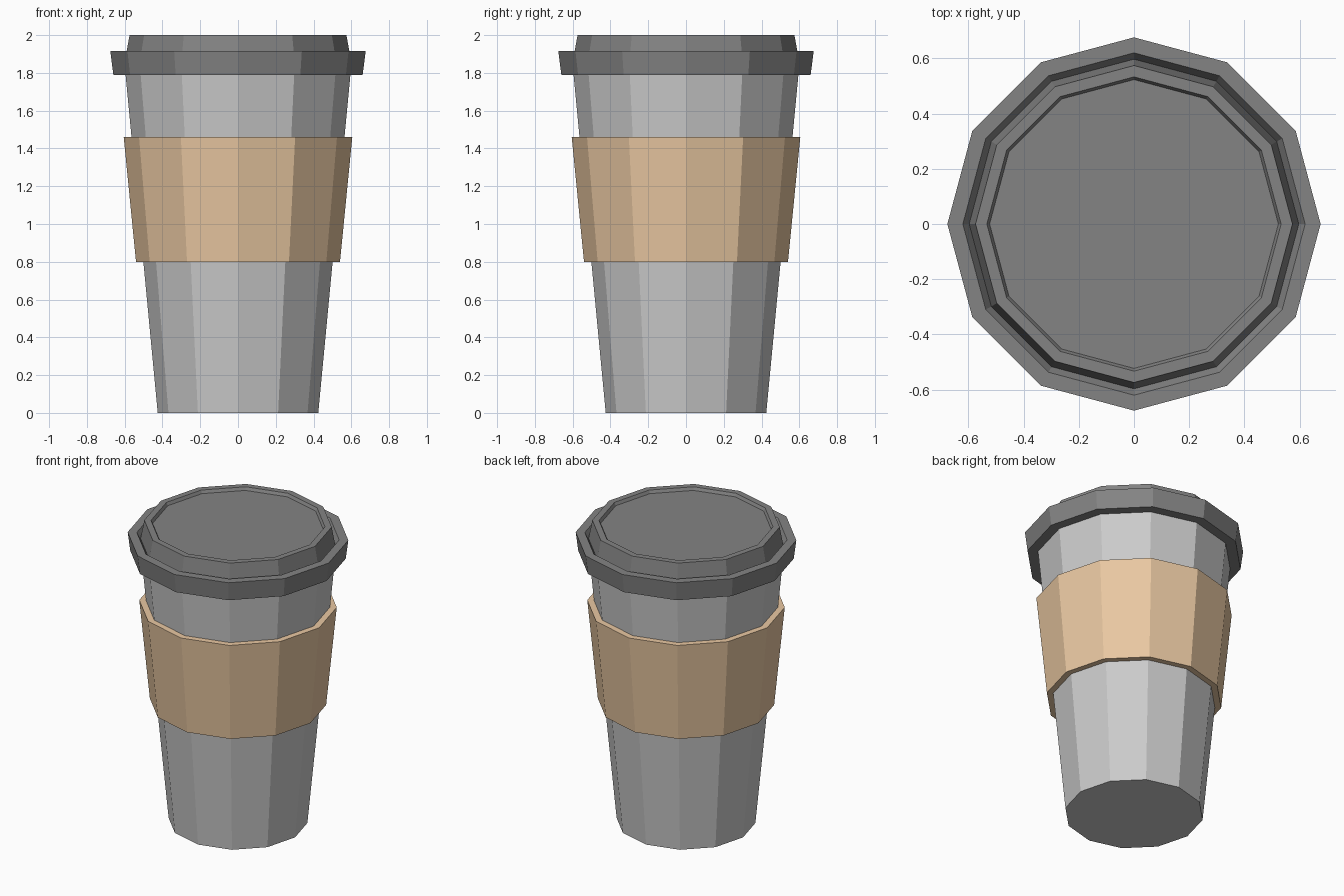
import bpy, bmesh
from math import cos, sin, tau

if "Cube" in bpy.data.objects:
    bpy.data.objects.remove(bpy.data.objects["Cube"])

SIDES = 12


def lathe(name, profile, color=None, closed=False):
    """Revolve (radius, z) points about z into flat facets; open ends get caps."""
    bm = bmesh.new()
    rings = [[bm.verts.new((r * cos(tau * i / SIDES), r * sin(tau * i / SIDES), z))
              for i in range(SIDES)] for r, z in profile]
    pairs = list(zip(rings, rings[1:]))
    if closed:
        pairs.append((rings[-1], rings[0]))
    else:
        bm.faces.new(rings[0])
        bm.faces.new(rings[-1])
    for a, b in pairs:
        for i in range(SIDES):
            j = (i + 1) % SIDES
            bm.faces.new((a[i], a[j], b[j], b[i]))
    bmesh.ops.recalc_face_normals(bm, faces=bm.faces[:])
    mesh = bpy.data.meshes.new(name)
    bm.to_mesh(mesh)
    bm.free()
    obj = bpy.data.objects.new(name, mesh)
    bpy.context.collection.objects.link(obj)
    if color:
        mat = bpy.data.materials.new(name + "_color")
        mat.diffuse_color = (*color, 1)
        mat.use_nodes = True
        mat.node_tree.nodes["Principled BSDF"].inputs["Base Color"].default_value = mat.diffuse_color
        mesh.materials.append(mat)
    return obj


# Tapered cup body, running a little way up into the lid
lathe("cup", [(0.425, 0), (0.598, 1.82)])

# Cardboard sleeve: a closed ring whose inner wall hugs the cup
lathe("sleeve", [(0.54, 0.80), (0.605, 1.46), (0.563, 1.46), (0.50, 0.80)],
      (0.82, 0.58, 0.36), closed=True)

# Lid: flared rim, V groove, raised lip and shallow recessed top
lathe("lid", [(0.59, 1.79), (0.66, 1.79), (0.676, 1.915), (0.62, 1.915),
              (0.597, 1.875), (0.574, 2.0), (0.533, 2.0), (0.523, 1.98)],
      (0.23, 0.23, 0.23))
